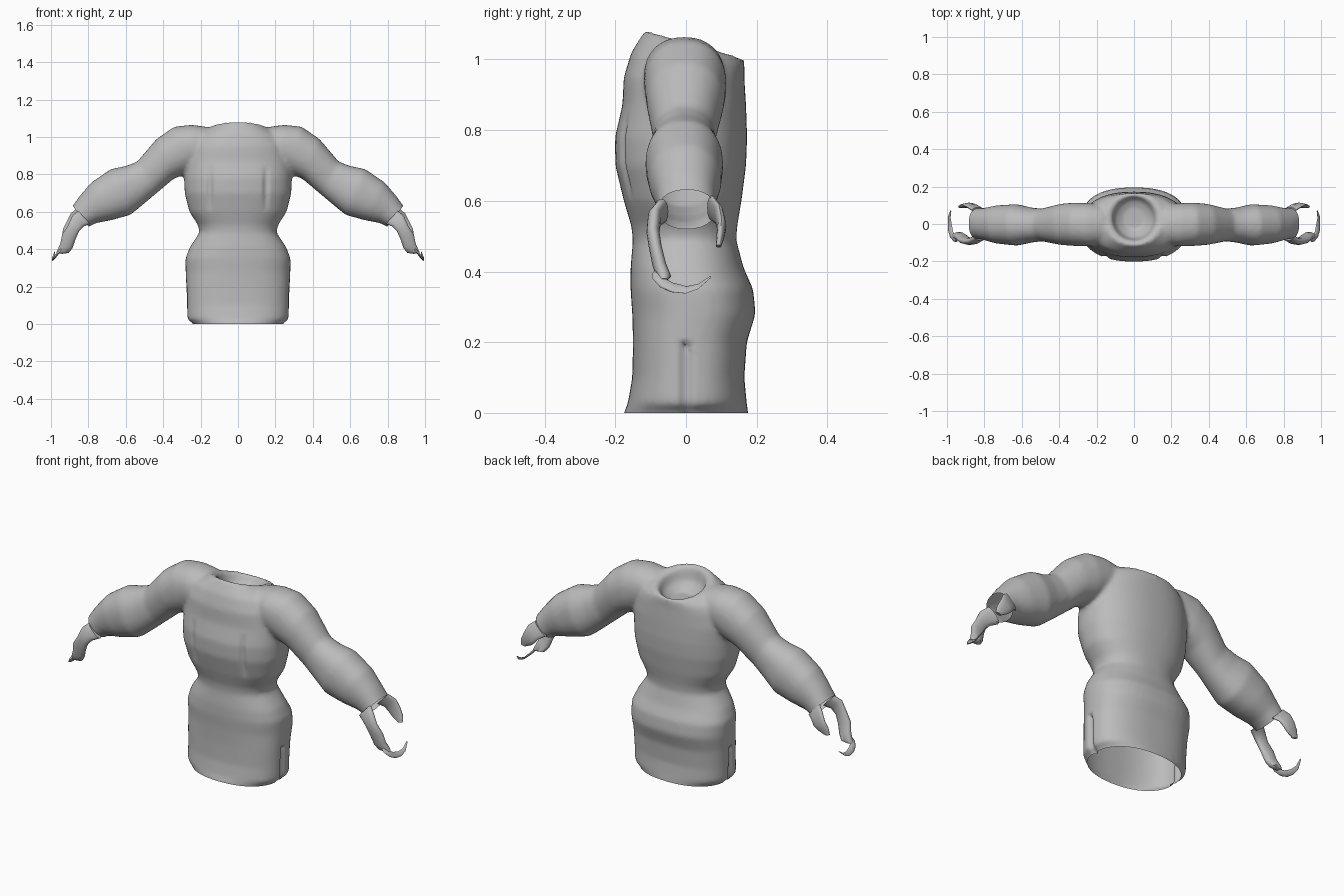
import bpy, bmesh, math
from mathutils import Vector as V

if "Cube" in bpy.data.objects:
    bpy.data.objects.remove(bpy.data.objects["Cube"])

grey = bpy.data.materials.new("grey cloth")
grey.diffuse_color = (0.5, 0.5, 0.5, 1)
grey.use_nodes = True
grey.node_tree.nodes["Principled BSDF"].inputs["Base Color"].default_value = grey.diffuse_color


def loft(name, rings, caps=True):
    """Skin a list of closed point rings into one object."""
    bm = bmesh.new()
    loops = [[bm.verts.new(p) for p in r] for r in rings]
    n = len(loops[0])
    for a, b in zip(loops, loops[1:]):
        for i in range(n):
            bm.faces.new((a[i], a[(i + 1) % n], b[(i + 1) % n], b[i]))
    if caps:
        bm.faces.new(loops[0])
        bm.faces.new(loops[-1])
    bmesh.ops.recalc_face_normals(bm, faces=bm.faces)
    me = bpy.data.meshes.new(name)
    bm.to_mesh(me)
    bm.free()
    me.materials.append(grey)
    ob = bpy.data.objects.new(name, me)
    bpy.context.collection.objects.link(ob)
    return ob


def ring(c, u, v, n=48, e=2.0):
    """Superellipse ring around c with half axes u and v."""
    pts = []
    for i in range(n):
        a = math.tau * i / n
        ca, sa = math.cos(a), math.sin(a)
        pts.append(V(c) + V(u) * math.copysign(abs(ca) ** (2 / e), ca)
                   + V(v) * math.copysign(abs(sa) ** (2 / e), sa))
    return pts


def band(upper, lower, y0, y1, n=32, e=2.2):
    """Limb ring given its upper and lower (x, z) edge and its y range."""
    a, b = V((upper[0], 0, upper[1])), V((lower[0], 0, lower[1]))
    return ring((a + b) / 2 + V((0, (y0 + y1) / 2, 0)), (a - b) / 2,
                (0, (y1 - y0) / 2, 0), n, e)


# Torso: height, half width, front, back, tilt, squareness; ends in the sunken neck
torso_rows = [
    (-.04, .235, -.175, .175, 0, 2.2), (.0, .238, -.176, .176, 0, 2.2),
    (.025, .272, -.165, .172, 0, 2.4), (.1, .273, -.152, .165, 0, 2.5),
    (.2, .276, -.15, .172, 0, 2.5), (.28, .28, -.152, .197, 0, 2.4),
    (.35, .281, -.157, .19, 0, 2.4), (.41, .258, -.157, .163, 0, 2.3),
    (.49, .205, -.15, .142, 0, 2.3), (.53, .215, -.155, .145, 0, 2.3),
    (.6, .26, -.176, .157, 0, 2.3), (.7, .285, -.2, .17, 0, 2.3),
    (.78, .288, -.201, .173, 0, 2.3), (.87, .285, -.18, .17, 0, 2.3),
    (.95, .265, -.176, .165, 0, 2.3), (1.0, .235, -.155, .165, -.12, 2.2),
    (1.045, .15, -.115, .165, -.28, 2), (1.035, .12, -.09, .15, -.28, 2),
    (.985, .10, -.075, .13, -.15, 2), (.955, .06, -.03, .09, 0, 2)]
torso = loft("garment_body", [
    ring((0, (f + b) / 2, z), (w, 0, 0), (0, (b - f) / 2, t * (b - f) / 2), 64, e)
    for z, w, f, b, t, e in torso_rows])

# Sleeves: upper edge, lower edge, y range
sleeve_rows = [
    ((.17, 1.055), (.17, .86), -.11, .10), ((.25, 1.065), (.22, .84), -.12, .11),
    ((.34, 1.055), (.285, .80), -.118, .115), ((.435, .99), (.345, .775), -.112, .108),
    ((.54, .867), (.44, .695), -.092, .082), ((.6, .845), (.505, .64), -.10, .088),
    ((.68, .828), (.575, .583), -.116, .106), ((.785, .757), (.675, .555), -.105, .1),
    ((.85, .68), (.755, .54), -.085, .085), ((.885, .63), (.80, .52), -.078, .084),
    ((.93, .575), (.845, .465), -.078, .084)]


def flip(rings, s):
    return [[V((p.x * s, p.y, p.z)) for p in r] for r in rings]


# Merge the torso and sleeves into one smooth skin
sleeves = [loft("sleeve", flip([band(*r) for r in sleeve_rows], s)) for s in (1, -1)]
bpy.context.view_layer.objects.active = torso
for s in sleeves:
    m = torso.modifiers.new("join", 'BOOLEAN')
    m.operation, m.solver, m.object = 'UNION', 'EXACT', s
    bpy.ops.object.modifier_apply(modifier=m.name)
    bpy.data.objects.remove(s)
m = torso.modifiers.new("skin", 'REMESH')
m.mode, m.voxel_size = 'VOXEL', .011
bpy.ops.object.modifier_apply(modifier=m.name)
m = torso.modifiers.new("soften", 'SMOOTH')
m.factor, m.iterations = .5, 8
bpy.ops.object.modifier_apply(modifier=m.name)

# Chest creases and side slits, then open the hem and wrists
bm = bmesh.new()
bm.from_mesh(torso.data)
for v in bm.verts:
    x, y, z = v.co
    if y < -.1 and .6 < z < .85:
        fade = math.sin(math.pi * (z - .6) / .25)
        v.co.y += .014 * fade * max(0, 1 - abs(abs(x) - .15) / .022)
    if abs(x) > .24 and z < .2:
        v.co.x *= 1 - .07 * max(0, 1 - abs(y) / .02)
for co, no in (((0, 0, 0), (0, 0, -1)), ((.84, 0, .575), (.79, 0, -.61)),
               ((-.84, 0, .575), (-.79, 0, -.61))):
    bmesh.ops.bisect_plane(bm, geom=bm.verts[:] + bm.edges[:] + bm.faces[:],
                           plane_co=co, plane_no=no, clear_outer=True)
bm.to_mesh(torso.data)
bm.free()

# Hand remnants: long front strap, short back strap, thin curved finger edge
front_strap = [
    ((.855, .605), (.79, .535), -.088, -.05), ((.885, .58), (.825, .522), -.108, -.07),
    ((.91, .525), (.85, .495), -.112, -.075), ((.94, .48), (.868, .455), -.105, -.068),
    ((.95, .43), (.885, .405), -.095, -.055), ((.965, .395), (.905, .38), -.085, -.042),
    ((.972, .38), (.94, .375), -.075, -.05)]
back_strap = [
    ((.865, .615), (.80, .545), .06, .088), ((.895, .59), (.83, .53), .08, .106),
    ((.915, .55), (.85, .505), .088, .114), ((.935, .51), (.875, .485), .086, .108),
    ((.94, .475), (.91, .468), .085, .1)]
edge_path = [(.955, -.09, .39, .012), (.97, -.07, .37, .014), (.98, -.04, .355, .013),
             (.985, 0, .348, .01), (.988, .035, .358, .007), (.98, .07, .385, .003)]
for side, s in (("right", 1), ("left", -1)):
    loft(side + "_front_strap", flip([band(*r, 16) for r in front_strap], s))
    loft(side + "_back_strap", flip([band(*r, 16) for r in back_strap], s))
    loft(side + "_finger_edge", flip(
        [ring((x, y, z), (r, 0, -r), (r * .3, r * .5, r * .3), 12)
         for x, y, z, r in edge_path], s))

# Smooth shading, sharp only at hard folds
for ob in bpy.context.scene.objects:
    ob.select_set(True)
bpy.ops.object.shade_smooth_by_angle(angle=math.radians(50))
